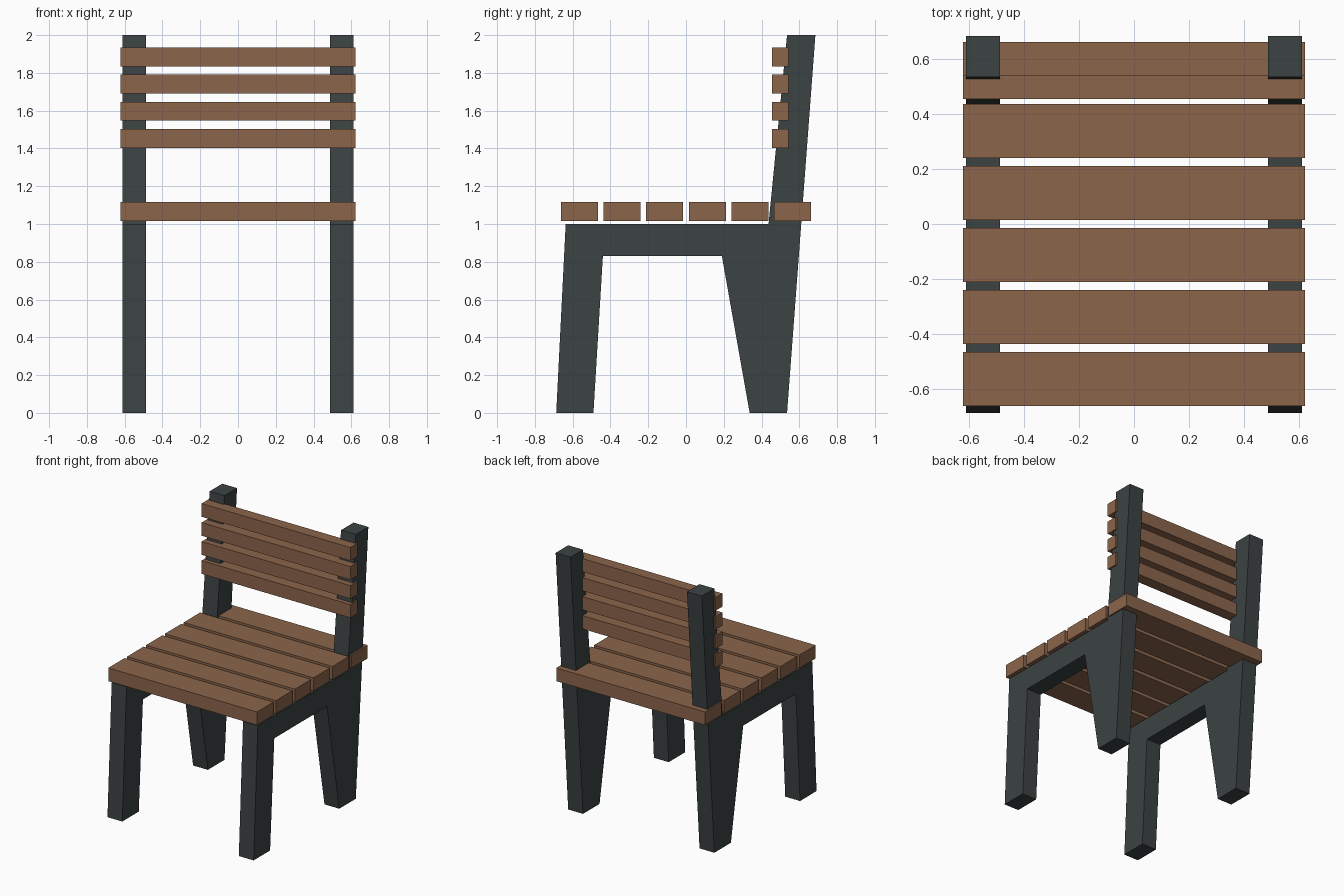
import bpy
import bmesh

if "Cube" in bpy.data.objects:
    bpy.data.objects.remove(bpy.data.objects["Cube"])


def material(name, color):
    m = bpy.data.materials.new(name)
    m.diffuse_color = (*color, 1.0)
    m.use_nodes = True
    m.node_tree.nodes["Principled BSDF"].inputs["Base Color"].default_value = m.diffuse_color
    return m


WOOD = material("brown wood", (0.26, 0.13, 0.07))
METAL = material("dark slate", (0.045, 0.055, 0.055))


def prism(name, profile, x0, x1, mat):
    """Extrude a (y, z) profile from x0 to x1."""
    bm = bmesh.new()
    face = bm.faces.new([bm.verts.new((x0, y, z)) for y, z in profile])
    ext = bmesh.ops.extrude_face_region(bm, geom=[face])
    verts = [v for v in ext["geom"] if isinstance(v, bmesh.types.BMVert)]
    bmesh.ops.translate(bm, verts=verts, vec=(x1 - x0, 0, 0))
    bmesh.ops.recalc_face_normals(bm, faces=bm.faces)
    mesh = bpy.data.meshes.new(name)
    bm.to_mesh(mesh)
    bm.free()
    mesh.materials.append(mat)
    obj = bpy.data.objects.new(name, mesh)
    bpy.context.collection.objects.link(obj)
    return obj


def slat(name, y, z, depth, height):
    y0, y1, z0, z1 = y - depth / 2, y + depth / 2, z - height / 2, z + height / 2
    return prism(name, [(y0, z0), (y1, z0), (y1, z1), (y0, z1)], -0.623, 0.623, WOOD)


# Side frames: front leg, seat rail, rear leg and back post in one profile
frame = [(-0.687, 0), (-0.49, 0), (-0.44, 0.83), (0.19, 0.83), (0.337, 0),
         (0.535, 0), (0.685, 2), (0.535, 2), (0.437, 1), (-0.637, 1)]
prism("left_side_frame", frame, -0.612, -0.488, METAL)
prism("right_side_frame", frame, 0.488, 0.612, METAL)

# Seat slats
for i in range(6):
    slat(f"seat_slat_{i + 1}", (i - 2.5) * 0.2255, 1.067, 0.196, 0.1)

# Backrest slats
for i in range(4):
    slat(f"backrest_slat_{i + 1}", 0.498, 1.453 + i * 0.144, 0.087, 0.1)
